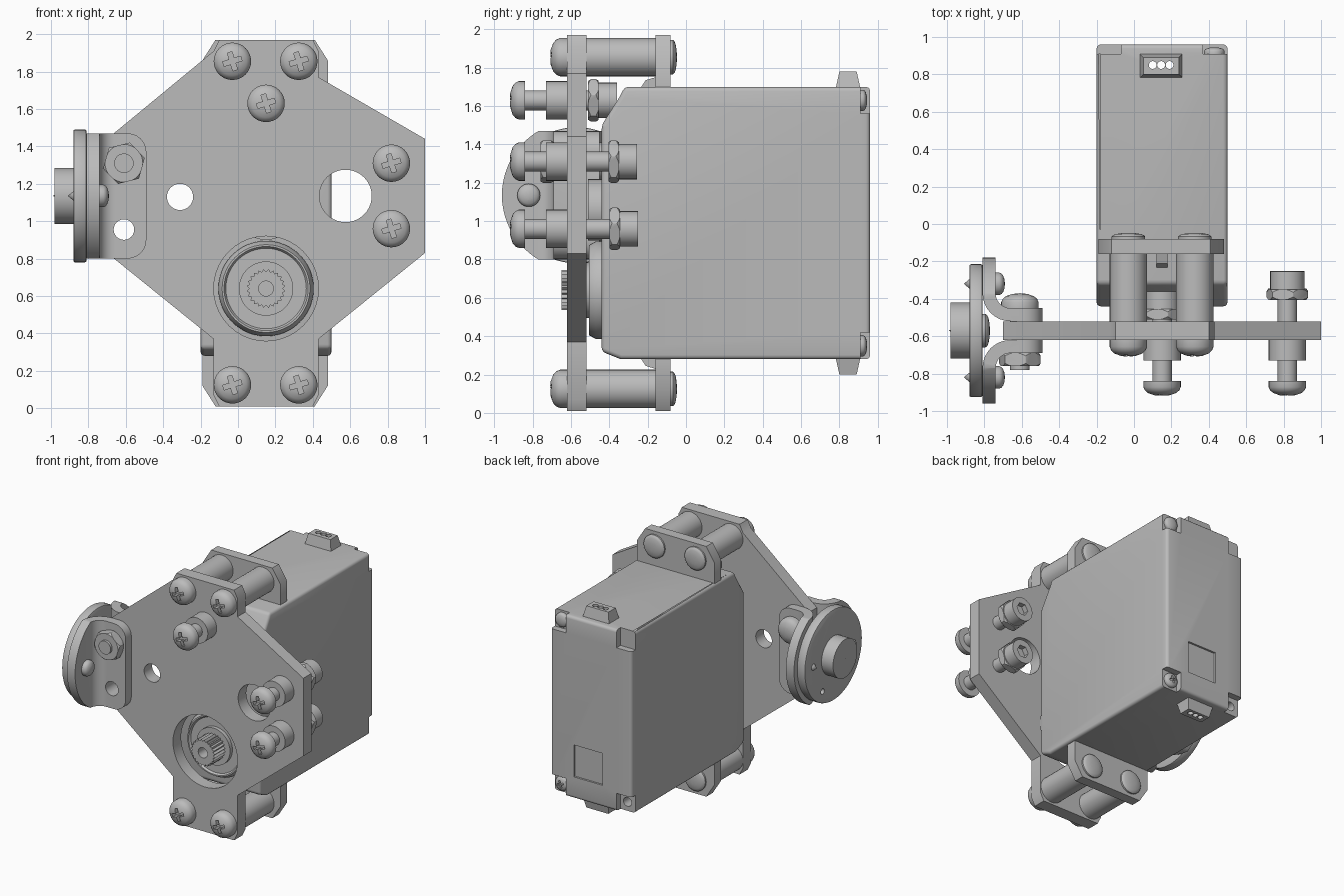
import bpy, bmesh
from math import sin, cos, pi, tau
from mathutils import Matrix

if "Cube" in bpy.data.objects:
    bpy.data.objects.remove(bpy.data.objects["Cube"], do_unlink=True)

grey = bpy.data.materials.new("plain grey")
grey.use_nodes = True
grey.diffuse_color = (0.5, 0.5, 0.5, 1)
grey.node_tree.nodes["Principled BSDF"].inputs["Base Color"].default_value = (0.5, 0.5, 0.5, 1)

# Local frames: columns are the local x, y and extrusion directions
AXES = {"front": ((1, 0, 0), (0, 0, 1), (0, -1, 0)),
        "back": ((-1, 0, 0), (0, 0, 1), (0, 1, 0)),
        "left": ((0, 1, 0), (0, 0, 1), (1, 0, 0)),
        "right": ((0, -1, 0), (0, 0, 1), (-1, 0, 0)),
        "up": ((1, 0, 0), (0, 1, 0), (0, 0, 1))}


def finish(name, bm, way, loc):
    frame = Matrix(AXES[way]).transposed().to_4x4()
    bm.transform(Matrix.Translation(loc) @ frame)
    bmesh.ops.recalc_face_normals(bm, faces=bm.faces)
    mesh = bpy.data.meshes.new(name)
    bm.to_mesh(mesh)
    bm.free()
    mesh.materials.append(grey)
    ob = bpy.data.objects.new(name, mesh)
    bpy.context.collection.objects.link(ob)
    return ob


def prism(name, pts, h0, h1, way, loc=(0, 0, 0)):
    bm = bmesh.new()
    face = bm.faces.new([bm.verts.new((x, y, h0)) for x, y in pts])
    out = bmesh.ops.extrude_face_region(bm, geom=[face])
    top = [v for v in out["geom"] if isinstance(v, bmesh.types.BMVert)]
    bmesh.ops.translate(bm, verts=top, vec=(0, 0, h1 - h0))
    return finish(name, bm, way, loc)


def box(name, x, y, z):
    return prism(name, [(x[0], y[0]), (x[1], y[0]), (x[1], y[1]), (x[0], y[1])], z[0], z[1], "up")


def ring(r, n=32, turn=0):
    return [(r * cos(turn + tau * i / n), r * sin(turn + tau * i / n)) for i in range(n)]


def cyl(name, r, h0, h1, way, loc, n=32):
    return prism(name, ring(r, n), h0, h1, way, loc)


def lathe(name, profile, way, loc, n=32):
    bm = bmesh.new()
    verts = [bm.verts.new((r, 0, h)) for r, h in profile]
    edges = [bm.edges.new(p) for p in zip(verts, verts[1:])]
    bmesh.ops.spin(bm, geom=verts + edges, cent=(0, 0, 0), axis=(0, 0, 1), angle=tau, steps=n)
    bmesh.ops.remove_doubles(bm, verts=bm.verts, dist=0.0002)
    return finish(name, bm, way, loc)


def apply(ob, mod):
    bpy.context.view_layer.objects.active = ob
    bpy.ops.object.modifier_apply(modifier=mod.name)


def cut(ob, cutter, mode="DIFFERENCE"):
    mod = ob.modifiers.new("cut", "BOOLEAN")
    mod.operation, mod.solver, mod.object = mode, "EXACT", cutter
    apply(ob, mod)
    bpy.data.objects.remove(cutter, do_unlink=True)


def bevel(ob, width, segments=3):
    mod = ob.modifiers.new("bevel", "BEVEL")
    mod.width, mod.segments, mod.limit_method = width, segments, "ANGLE"
    apply(ob, mod)


def screw_head(name, way, loc, r=0.1, h=0.09):
    dome = [(0, 0), (1, 0), (1, .4), (.92, .62), (.75, .8), (.4, .95), (0, 1)]
    ob = lathe(name, [(a * r, b * h) for a, b in dome], way, loc)
    # Cross-shaped driver recess, slightly turned
    a, b, t = 0.5 * r, 0.13 * r, 0.3
    cross = [(b, b), (b, a), (-b, a), (-b, b), (-a, b), (-a, -b),
             (-b, -b), (-b, -a), (b, -a), (b, -b), (a, -b), (a, b)]
    cross = [(x * cos(t) - y * sin(t), x * sin(t) + y * cos(t)) for x, y in cross]
    cut(ob, prism("recess", cross, h * 0.45, h * 1.5, way, loc))
    return ob


def nut(name, r, h0, h1, way, loc):
    ob = prism(name, ring(r, 6, 0.25), h0, h1, way, loc)
    cut(ob, lathe("chamfer", [(0, h0), (r * .88, h0), (r, h0 + .015), (r, h1 - .015),
                              (r * .88, h1), (0, h1)], way, loc), "INTERSECT")


# Main plate with shaft, window and bracket holes
half = [(-.13, 1.91), (-.10, 1.97), (.40, 1.97), (.43, 1.91), (.43, 1.77), (1, 1.44)]
plate = prism("main_plate", half + [(1, .83), (.43, .37), (.43, .07), (.40, .01), (-.10, .01),
              (-.13, .07), (-.13, .37), (-.70, .83), (-.70, 1.44)], .52, .62, "front")
for x, z, r in [(-.31, 1.13, .07), (.575, 1.135, .14), (.15, .64, .28), (-.61, .955, .055)]:
    cut(plate, cyl("hole", r, .3, .9, "front", (x, 0, z), 40))

# Servo case with sloped front edges, notched lid corners and back window
case = prism("servo_case", [(-.44, .32), (-.34, .28), (.96, .28), (.96, 1.70), (-.32, 1.70),
                            (-.345, 1.65), (-.44, 1.5)], -.20, .50, "left")
bevel(case, .022)
for z in [(.2, .42), (1.56, 1.8)]:
    for x in [(-.3, -.07), (.37, .6)]:
        cut(case, box("notch", x, (.91, 1.1), z))
cut(case, box("window", (.05, .30), (.945, 1.1), (.45, .70)))
for z in (.35, 1.63):
    screw_head("lid_screw", "back", (.43, .91, z), .055, .035)
    cut(case, cyl("lid_hole", .035, .8, 1, "back", (-.13, 0, z), 20))

# Cable sockets, top and bottom
for name, z0, z1 in [("top_socket", 1.69, 1.78), ("bottom_socket", .29, .20)]:
    socket = box(name, (.03, .26), (.78, .91), (z0, z1))
    for v in socket.data.vertices:
        if abs(v.co.z - z1) < .01:
            v.co.x += .02 if v.co.x < .14 else -.02
            v.co.y += .02 if v.co.y < .85 else -.02
    for x in (.10, .145, .19):
        cut(socket, cyl("pin_hole", .021, .1, 1.9, "up", (x, .85, 0), 16))
for x in (.10, .145, .19):
    cut(case, cyl("pin_hole", .021, .1, 1.9, "up", (x, .85, 0), 16))

# Output boss, splined shaft and gear cover on the servo front
shaft_at = (.15, 0, .64)
lathe("output_boss", [(0, .42), (.255, .42), (.255, .47), (.235, .505), (.225, .505), (.215, .49),
                      (.145, .49), (.145, .52), (0, .52)], "front", shaft_at, 48)
teeth = [(r * cos(a), r * sin(a)) for i in range(48)
         for r, a in [(.105 if i % 2 else .09, tau * i / 48)]]
shaft = prism("splined_shaft", teeth, .50, .65, "front", shaft_at)
cut(shaft, cyl("bore", .04, .56, .8, "front", shaft_at, 24))
cyl("gear_cover", .16, .42, .51, "front", (.15, 0, 1.06))

# Mounting ears, gussets, spacers and their screws, mirrored top and bottom
for side, s in [("top", 1), ("bottom", -1)]:
    def up(h):
        return .99 + s * h
    ear = [(-.19, up(.70)), (.48, up(.70)), (.48, up(.87)), (.41, up(.98)), (-.12, up(.98)),
           (-.19, up(.87))]
    prism(side + "_ear", ear, .08, .16, "front")
    prism(side + "_gusset", [(-.24, up(.70)), (-.16, up(.70)), (-.16, up(.76)), (-.21, up(.745))],
          .12, .18, "left")
    for x in (-.03, .325):
        at = (x, 0, up(.865))
        cyl(side + "_spacer", .1, .16, .52, "front", at)
        screw_head(side + "_front_screw", "front", (x, -.62, at[2]), .1)
        screw_head(side + "_ear_screw", "back", (x, -.082, at[2]), .09, .035)

# Long standoff screws with bushing, nut and hollow cap
for x, z, back in [(.15, 1.63, .36), (.82, 1.31, .255), (.82, .96, .25)]:
    at = (x, 0, z)
    screw_head("standoff_head", "front", (x, -.84, z), .1, .08)
    cyl("standoff_shank", .052, back + .05, .85, "front", at)
    cyl("standoff_bushing", .1, .62, .73, "front", at)
    nut("standoff_nut", .115, back + .095, back + .15, "front", at)
    cap = cyl("standoff_cap", .092, back, back + .1, "front", at)
    cut(cap, prism("socket", ring(.05, 6), back - .1, back + .04, "front", at))

# Two bent wheel brackets, mirrored about the plate
wheel = (0, -.57, 1.135)
for name, s in [("front_bracket", -1), ("rear_bracket", 1)]:
    arc = [(pi * 1.5 - pi / 2 * i / 8) for i in range(9)]
    outer = [(-.66 + .15 * cos(a), .20 + .15 * sin(a)) for a in arc]
    inner = [(-.66 + .08 * cos(a), .20 + .08 * sin(a)) for a in reversed(arc)]
    bend = [(-.49, .05)] + outer + [(-.81, .42), (-.74, .42)] + inner + [(-.49, .12)]
    bracket = prism(name, [(x, -.57 + s * d) for x, d in bend], .80, 1.47, "up")
    cut(bracket, cyl("round", .39, -1, -.3, "left", wheel, 64), "INTERSECT")
    corner = [(-.59 + .1 * cos(a), z + .1 * sin(a)) for z, a0 in [(.90, -pi / 2), (1.37, 0)]
              for a in [a0 + pi / 2 * i / 6 for i in range(7)]]
    cut(bracket, prism("corners", [(-1, 1.47), (-1, .80)] + corner, 0, 1.2, "front"), "INTERSECT")
    cut(bracket, cyl("hole", .055, 0, 1.2, "front", (-.61, 0, .955), 24))
    y = -.57 + s * .25
    screw_head("wheel_screw", "left", (-.74, y, 1.135), .06, .05)
    lathe("wheel_screw_tip", [(0, .85), (.025, .85), (.025, .88), (0, .91)], "right", (0, y, 1.135), 16)

# Bolt and nut clamping the brackets
bolt = (-.61, 0, 1.31)
nut("bracket_nut", .115, .69, .76, "front", bolt)
cyl("bracket_bolt", .052, .44, .78, "front", bolt)
screw_head("bracket_bolt_head", "back", (-.61, -.45, 1.31), .1, .08)

# Wheel disc with ring of holes, and hollow hub with centre screw
disc = cyl("wheel_disc", .355, .81, .88, "right", wheel, 64)
bevel(disc, .008, 2)
for i in range(12):
    a = tau * i / 12
    cut(disc, cyl("rim_hole", .022, .7, 1, "right",
                  (0, wheel[1] + .27 * cos(a), wheel[2] + .27 * sin(a)), 12))
hub = cyl("wheel_hub", .15, .875, .98, "right", wheel, 40)
cut(hub, cyl("bore", .09, .87, 1.1, "right", wheel))
lathe("hub_screw_tip", [(0, .87), (.05, .87), (.05, .90), (0, .99)], "right", wheel, 20)
screw_head("hub_screw", "left", (-.81, -.57, 1.135), .09, .04)

# Smooth round faces, keep edges sharp
bpy.ops.object.select_all(action="DESELECT")
for ob in bpy.context.collection.objects:
    if ob.type == "MESH" and ob.data.materials and ob.data.materials[0] == grey:
        ob.select_set(True)
        bpy.context.view_layer.objects.active = ob
bpy.ops.object.shade_smooth_by_angle(angle=0.6)
